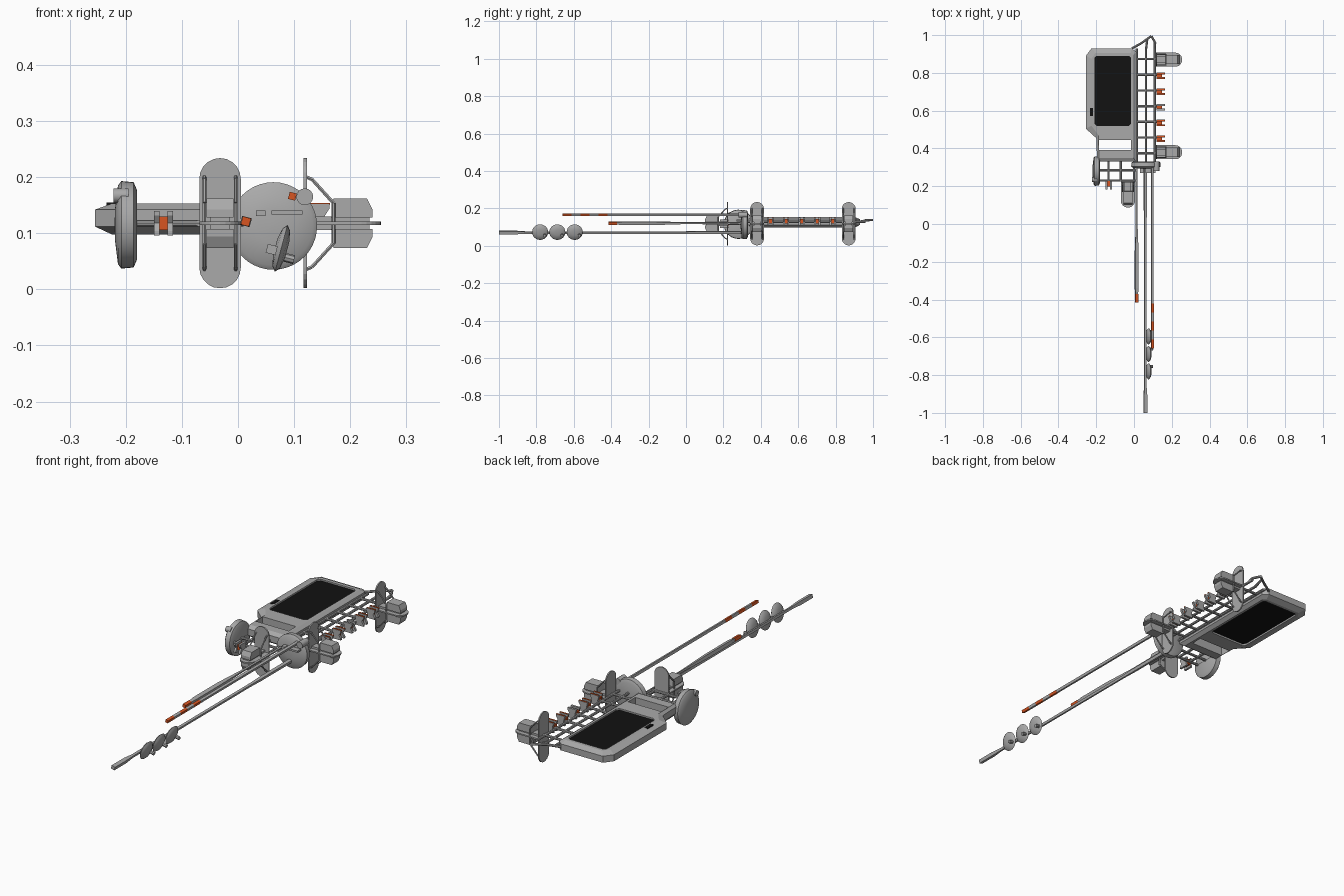
import bpy, bmesh, math
from mathutils import Vector, Matrix

if "Cube" in bpy.data.objects:
    bpy.data.objects.remove(bpy.data.objects["Cube"])


def material(name, rgb):
    m = bpy.data.materials.new(name)
    m.diffuse_color = (*rgb, 1)
    m.use_nodes = True
    m.node_tree.nodes["Principled BSDF"].inputs["Base Color"].default_value = m.diffuse_color
    return m


GREY = material("grey", (0.40, 0.40, 0.40))
BLACK = material("black", (0.006, 0.006, 0.006))
ORANGE = material("orange", (0.68, 0.09, 0.015))
ZC = 0.118  # mid height of the craft


def finish(name, bm, mat, mtx=None, smooth=False):
    if mtx:
        bm.transform(mtx)
    bmesh.ops.recalc_face_normals(bm, faces=bm.faces)
    me = bpy.data.meshes.new(name)
    bm.to_mesh(me)
    bm.free()
    me.materials.append(mat)
    ob = bpy.data.objects.new(name, me)
    bpy.context.collection.objects.link(ob)
    if smooth:
        bpy.context.view_layer.objects.active = ob
        ob.select_set(True)
        bpy.ops.object.shade_smooth_by_angle(angle=math.radians(35))
        ob.select_set(False)
    return ob


def box(name, lo, hi, mat=GREY, mtx=None, bevel=0):
    bm = bmesh.new()
    bmesh.ops.create_cube(bm, size=1)
    lo, hi = Vector(lo), Vector(hi)
    for v in bm.verts:
        v.co = (lo + hi) / 2 + v.co * (hi - lo)
    if bevel:
        bmesh.ops.bevel(bm, geom=bm.edges[:], offset=bevel, segments=1, affect='EDGES')
    return finish(name, bm, mat, mtx)


def rings(name, loops, mat=GREY, mtx=None, smooth=False, closed=False):
    """Skin equal-length point loops; cap the ends unless the loft is closed."""
    bm = bmesh.new()
    vs = [[bm.verts.new(p) for p in lp] for lp in loops]
    n = len(vs[0])
    pairs = list(zip(vs, vs[1:])) + ([(vs[-1], vs[0])] if closed else [])
    for a, b in pairs:
        for i in range(n):
            bm.faces.new((a[i], a[(i + 1) % n], b[(i + 1) % n], b[i]))
    if not closed:
        bm.faces.new(vs[0])
        bm.faces.new(vs[-1])
    return finish(name, bm, mat, mtx, smooth)


def lathe(name, profile, mat=GREY, mtx=None, sides=32, smooth=True):
    """Profile of (radius, height) turned around local z."""
    loops = [[(r * math.cos(2 * math.pi * i / sides), r * math.sin(2 * math.pi * i / sides), h)
              for i in range(sides)] for r, h in profile]
    return rings(name, loops, mat, mtx, smooth)


def rod(name, path, r, mat=GREY, mtx=None, sides=8):
    for i, (a, b) in enumerate(zip(path, path[1:])):
        a, b = Vector(a), Vector(b)
        d = b - a
        m = Matrix.Translation(a) @ d.to_track_quat('Z', 'Y').to_matrix().to_4x4()
        lathe(f"{name}_{i + 1}", [(r, 0), (r, d.length)], mat, mtx @ m if mtx else m, sides)


def stadium(hw, hl, n=10):
    """Capsule outline, long along the second axis."""
    pts = []
    for s, a0 in ((1, 0), (-1, math.pi)):
        for i in range(n + 1):
            a = a0 + math.pi * i / n
            pts.append((hw * math.cos(a), s * (hl - hw) + hw * math.sin(a)))
    return pts


# body frame with a grille opening and a slot
outline = [(-0.255, 0.89), (-0.225, 0.93), (-0.01, 0.93), (0.012, 0.91), (0.012, 0.33),
           (-0.195, 0.33), (-0.2, 0.455), (-0.255, 0.505)]
inner = [(-0.225, 0.875), (-0.205, 0.905), (-0.018, 0.905), (-0.004, 0.895), (-0.004, 0.35),
         (-0.185, 0.35), (-0.188, 0.47), (-0.225, 0.52)]
body = rings("body_frame", [[(x, y, z) for x, y in o] for o, z in
             ((inner, 0.098), (outline, 0.112), (outline, 0.142), (inner, 0.153))])
cutters = [box("grille_cutter", (-0.21, 0.52, 0), (-0.015, 0.89, 0.3), bevel=0.012),
           box("slot_cutter", (-0.185, 0.392, 0), (-0.015, 0.445, 0.3))]
for c in cutters:
    c.hide_render = True
    c.hide_set(True)
    mod = body.modifiers.new(c.name, 'BOOLEAN')
    mod.object = c
    mod.solver = 'EXACT'
box("grille", (-0.213, 0.517, 0.106), (-0.012, 0.893, 0.146), BLACK)
box("side_latch", (-0.234, 0.572, 0.14), (-0.218, 0.615, 0.155), BLACK)

# side truss
ZT = 0.128
for x in (0.015, 0.063, 0.11):
    rod("truss_rail", [(x, 0.32, ZT), (x, 0.93 if x < 0.1 else 0.96, ZT)], 0.006)
for i in range(7):
    y = 0.375 + i * 0.083
    rod("truss_rung", [(0.0, y, ZT), (0.12, y, ZT)], 0.006)
rod("truss_hoop", [(-0.01, 0.93, ZT), (0.04, 0.958, 0.136), (0.092, 0.995, 0.138),
                   (0.112, 0.96, 0.136), (0.11, 0.93, ZT)], 0.006)
rod("truss_brace", [(0.063, 0.92, ZT), (0.07, 0.975, 0.137)], 0.006)

# front truss
for x in (-0.185, -0.135, -0.07, 0.0):
    rod("front_rail", [(x, 0.34, ZC), (x, 0.225, ZC)], 0.006)
for y in (0.285, 0.23):
    rod("front_rung", [(-0.2, y, ZC), (0.01, y, ZC)], 0.006)


def place(x, y, turn):
    return Matrix.Translation((x, y, ZC)) @ Matrix.Rotation(turn, 4, 'Z')


def clip(m, stripe):
    """Pair of waisted plates pointing along local x, with a coloured core."""
    prof = [(0, -0.022), (0.045, -0.022), (0.045, -0.014), (0.036, 0),
            (0.045, 0.014), (0.045, 0.022), (0, 0.022), (0.006, 0)]
    for k, s in enumerate((-0.012, 0.012)):
        rings("clip_plate", [[(u, s + t, w) for u, w in prof] for t in (-0.005, 0.005)], GREY, m)
    if stripe:
        for s in (-0.012, 0.012):
            box("clip_stripe", (0.004, s - 0.0035, 0.02), (0.046, s + 0.0035, 0.0235), ORANGE, m)
    box("clip_core", (0, -0.008, -0.012), (0.03, 0.008, 0.012), ORANGE, m)


for i in range(5):
    clip(place(0.118, 0.452 + i * 0.083, 0) @ Matrix.Translation((0, 0, 0.012)), i in (0, 1, 3, 4))
clip(place(-0.133, 0.228, -math.pi / 2), False)


def pod(m):
    """Thruster pod: capsule plate, braces, twin lobes and a rounded fin, along local x."""
    rings("pod_plate", [[(u, v, w) for v, w in stadium(0.037, 0.116)] for u in (-0.003, 0.003)],
          GREY, m)
    fin = [(0.1 + (0.035 * math.cos(a)), 0.037 * math.sin(a))
           for a in [math.pi * (i / 12 - 0.5) for i in range(13)]] + [(0, 0.037), (0, -0.037)]
    rings("pod_fin", [[(u, v, w) for u, v in fin] for w in (-0.003, 0.003)], GREY, m)
    for s in (-1, 1):
        lobe = [(0.046, 0.01), (0.05, 0.044), (0.11, 0.044), (0.12, 0.024), (0.12, 0.01)]
        rings("pod_lobe", [[(u, v, s * w) for u, w in lobe] for v in (-0.024, 0.024)], GREY, m)
        for t in (-0.028, 0.028):
            rod("pod_brace", [(0, t, s * 0.083), (0.012, t, s * 0.078), (0.05, t, s * 0.036),
                              (0.05, t, 0)], 0.0035, GREY, m, 6)
    box("pod_core", (0, -0.017, -0.012), (0.114, 0.017, 0.012), GREY, m)


for px, py, turn in ((0.12, 0.87, 0), (0.12, 0.38, 0), (-0.032, 0.222, -math.pi / 2)):
    pod(place(px, py, turn))

# two domed drums
DRUM = [(0.062, -0.02), (0.076, -0.014), (0.078, 0.008), (0.07, 0.014), (0.03, 0.019), (0.004, 0.02)]
lathe("left_drum", DRUM, GREY, Matrix.Translation((-0.2, 0.28, 0.115))
      @ Matrix.Rotation(-math.pi / 2, 4, 'Y'), 40)
lathe("front_drum", DRUM, GREY, Matrix.Translation((0.063, 0.312, 0.113))
      @ Matrix.Rotation(math.pi / 2, 4, 'X'), 40)
rod("left_knob", [(-0.195, 0.235, 0.167), (-0.222, 0.235, 0.167)], 0.013, GREY, None, 16)
rod("front_knob", [(0.119, 0.33, 0.165), (0.119, 0.28, 0.165)], 0.015, GREY, None, 16)
box("front_catch", (0.06, 0.27, 0.133), (0.115, 0.3, 0.141))
box("front_lug", (0.032, 0.27, 0.131), (0.049, 0.3, 0.141))


def boom(name, x, z, stations, tilt, mat=GREY):
    """Square boom along y from (y, half width, half height) stations."""
    m = Matrix.Translation((x, 0, z)) @ Matrix.Rotation(math.radians(tilt), 4, 'Y')
    rings(name, [[(-a, y, -b), (a, y, -b), (a, y, b), (-a, y, b)] for y, a, b in stations], mat, m)


# long boom with a paddle tip
boom("long_boom", 0.06, 0.071, [(0.3, 0.007, 0.007), (0.08, 0.007, 0.007), (0.0, 0.0055, 0.0055),
     (-0.86, 0.0055, 0.0055), (-0.91, 0.009, 0.008), (-1.0, 0.009, 0.008)], 15)
# tilted lens discs with knobs
for y in (-0.78, -0.688, -0.595):
    m = Matrix.Translation((0.077, y, 0.073)) @ Matrix.Rotation(math.radians(105), 4, 'Y')
    lathe("lens_disc", [(0.015, -0.011), (0.035, -0.007), (0.043, 0), (0.035, 0.007), (0.015, 0.011)],
          GREY, m, 24)
    rod("lens_knob", [(0.08, y + 0.025, 0.058), (0.1, y + 0.025, 0.053)], 0.008)

# striped boom
boom("striped_boom", 0.097, 0.166, [(0.3, 0.006, 0.006), (-0.42, 0.006, 0.006)], 15)
for i in range(5):
    y = -0.42 - 0.048 * i
    boom("boom_band", 0.097, 0.166, [(y, 0.0065, 0.0065), (y - 0.048, 0.0065, 0.0065)], 15,
         GREY if i % 2 else ORANGE)

# short boom with a swollen middle and coloured tip
boom("short_boom", 0.014, 0.121, [(0.32, 0.004, 0.004), (0.0, 0.004, 0.004), (-0.16, 0.009, 0.008),
     (-0.34, 0.009, 0.008), (-0.37, 0.006, 0.006)], 15)
boom("short_boom_tip", 0.014, 0.121, [(-0.37, 0.0075, 0.0075), (-0.415, 0.0075, 0.0075)], 15, ORANGE)
